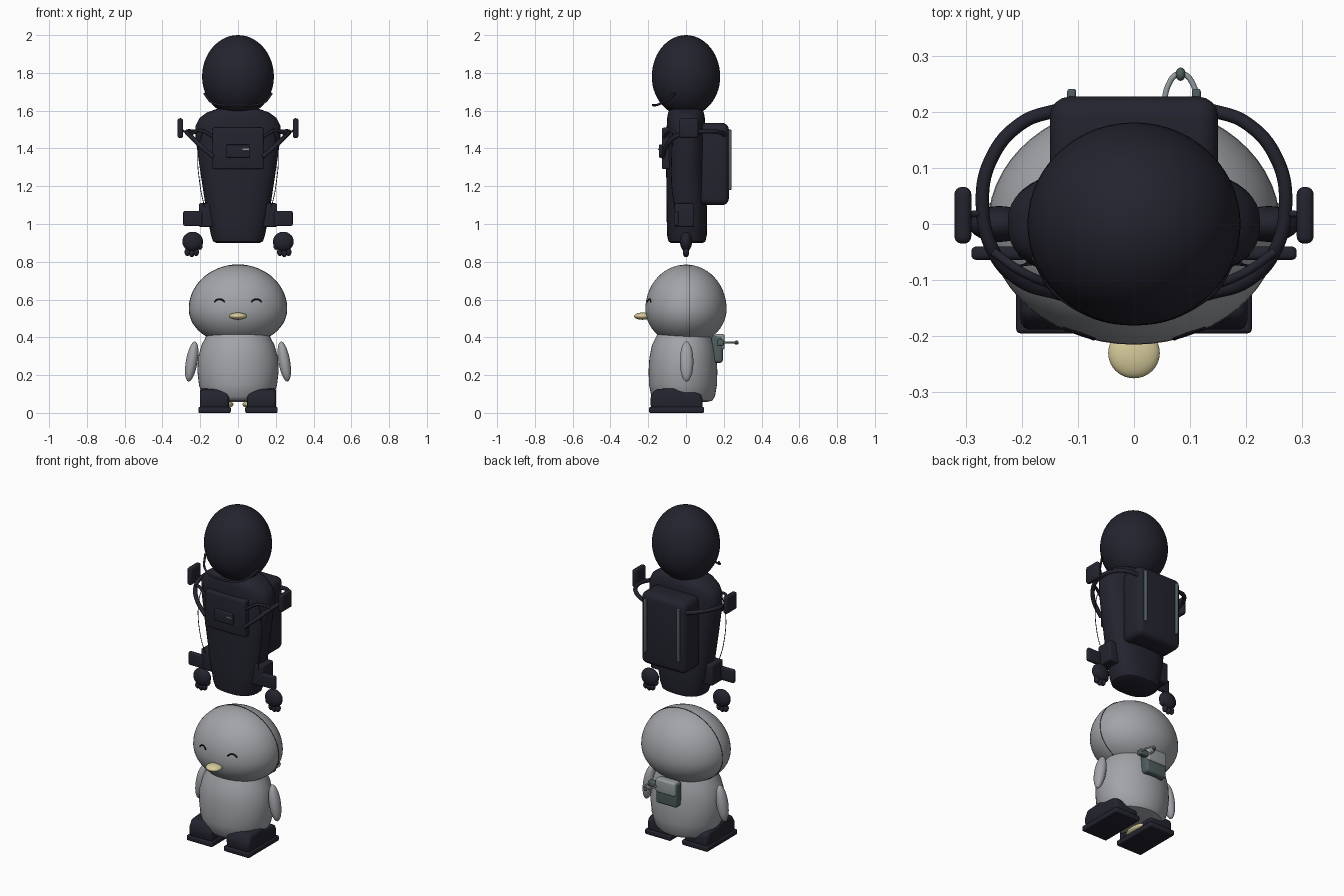
import bpy, bmesh, math
from mathutils import Matrix, Vector

cube = bpy.data.objects.get("Cube")
if cube:
    bpy.data.objects.remove(cube, do_unlink=True)


def material(name, r, g, b):
    m = bpy.data.materials.new(name)
    m.use_nodes = True
    m.diffuse_color = (r, g, b, 1)
    bsdf = m.node_tree.nodes["Principled BSDF"]
    bsdf.inputs["Base Color"].default_value = (r, g, b, 1)
    bsdf.inputs["Roughness"].default_value = 0.7
    return m


NAVY = material("dark navy", 0.017, 0.017, 0.028)
GREY = material("soft grey", 0.36, 0.37, 0.39)
YELLOW = material("pale yellow", 0.68, 0.6, 0.33)
STEEL = material("green steel", 0.08, 0.11, 0.115)
LIGHT = material("light steel", 0.3, 0.33, 0.34)
BLACK = material("eye black", 0.005, 0.005, 0.006)


def finish(name, bm, mat, bevel=0):
    """Turn a bmesh into a smooth shaded object, optionally bevelled."""
    bmesh.ops.recalc_face_normals(bm, faces=bm.faces)
    if bevel:
        bmesh.ops.bevel(bm, geom=bm.edges[:], offset=bevel, segments=4,
                        profile=0.5, affect='EDGES', clamp_overlap=True)
    me = bpy.data.meshes.new(name)
    bm.to_mesh(me)
    bm.free()
    me.materials.append(mat)
    ob = bpy.data.objects.new(name, me)
    bpy.context.collection.objects.link(ob)
    bpy.ops.object.select_all(action='DESELECT')
    ob.select_set(True)
    bpy.context.view_layer.objects.active = ob
    bpy.ops.object.shade_smooth_by_angle(angle=math.radians(40))
    return ob


def egg(name, mat, loc, radii, down=None, tilt=0, seg=40):
    """Ellipsoid whose lower half may have its own height."""
    bm = bmesh.new()
    bmesh.ops.create_uvsphere(bm, u_segments=seg, v_segments=seg // 2, radius=1)
    rx, ry, rz = radii
    for v in bm.verts:
        h = rz if v.co.z > 0 or down is None else down
        v.co = Vector((v.co.x * rx, v.co.y * ry, v.co.z * h))
    bm.transform(Matrix.Translation(loc) @ Matrix.Rotation(tilt, 4, 'Y'))
    return finish(name, bm, mat)


def box(name, mat, lo, hi, bevel):
    bm = bmesh.new()
    bmesh.ops.create_cube(bm, size=1)
    for v in bm.verts:
        v.co = Vector([l + (h - l) * (c + 0.5) for l, h, c in zip(lo, hi, v.co)])
    return finish(name, bm, mat, bevel)


def loft(name, mat, sections, power=2, seg=48):
    """Stack of superellipse rings: (z, half width, half depth, centre y)."""
    bm = bmesh.new()
    rings = []
    for z, rx, ry, cy in sections:
        ring = []
        for i in range(seg):
            a = math.tau * i / seg
            c, s = math.cos(a), math.sin(a)
            x = math.copysign(abs(c) ** (2 / power), c) * rx
            y = math.copysign(abs(s) ** (2 / power), s) * ry
            ring.append(bm.verts.new((x, y + cy, z)))
        rings.append(ring)
    for a, b in zip(rings, rings[1:]):
        for i in range(seg):
            j = (i + 1) % seg
            bm.faces.new((a[i], a[j], b[j], b[i]))
    bm.faces.new(rings[0])
    bm.faces.new(rings[-1])
    return finish(name, bm, mat)


def tube(name, mat, pts, radius, closed=False):
    cu = bpy.data.curves.new(name, 'CURVE')
    cu.dimensions = '3D'
    cu.bevel_depth = radius
    cu.bevel_resolution = 3
    cu.resolution_u = 8
    cu.use_fill_caps = True
    sp = cu.splines.new('BEZIER')
    sp.bezier_points.add(len(pts) - 1)
    for bp, p in zip(sp.bezier_points, pts):
        bp.co = p
        bp.handle_left_type = bp.handle_right_type = 'AUTO'
    sp.use_cyclic_u = closed
    cu.materials.append(mat)
    ob = bpy.data.objects.new(name, cu)
    bpy.context.collection.objects.link(ob)
    return ob


def slab(name, mat, profile, x0, x1, bevel):
    """Side profile (y, z) extruded across x."""
    bm = bmesh.new()
    face = bm.faces.new([bm.verts.new((x0, y, z)) for y, z in profile])
    new = bmesh.ops.extrude_face_region(bm, geom=[face])["geom"]
    bmesh.ops.translate(bm, vec=(x1 - x0, 0, 0),
                        verts=[v for v in new if isinstance(v, bmesh.types.BMVert)])
    return finish(name, bm, mat, bevel)


# Small bird: head, body, beak
HEAD_Z, HEAD = 0.55, (0.26, 0.215, 0.235)
egg("bird_head", GREY, (0, 0, HEAD_Z), HEAD, down=0.19, seg=56)
loft("bird_body", GREY, [
    (0.058, 0.14, 0.12, -0.01), (0.064, 0.17, 0.15, -0.012), (0.085, 0.188, 0.168, -0.015),
    (0.15, 0.207, 0.18, -0.016), (0.22, 0.215, 0.182, -0.016), (0.29, 0.212, 0.178, -0.016),
    (0.36, 0.193, 0.166, -0.014), (0.42, 0.16, 0.14, -0.01)])
egg("beak", YELLOW, (0, -0.23, 0.512), (0.046, 0.045, 0.019))

# Head seam
y = 0.02
k = math.sqrt(1 - (y / HEAD[1]) ** 2) * 1.001
seam = []
for i in range(24):
    a = math.tau * i / 24
    h = HEAD[2] if math.sin(a) > 0 else 0.19
    seam.append((HEAD[0] * k * math.cos(a), y, HEAD_Z + h * k * math.sin(a)))
tube("head_seam", NAVY, seam, 0.0015, closed=True)

# Satchel with loop on the bird's back
box("satchel", STEEL, (-0.07, 0.135, 0.265), (0.07, 0.195, 0.41), 0.015)
box("satchel_flap", LIGHT, (-0.066, 0.15, 0.335), (0.066, 0.204, 0.418), 0.012)
tube("satchel_loop", LIGHT, [(0.057, 0.19, 0.372), (0.06, 0.245, 0.372), (0.083, 0.268, 0.372),
                             (0.107, 0.245, 0.372), (0.11, 0.19, 0.372)], 0.005)
egg("loop_knob", STEEL, (0.083, 0.267, 0.372), (0.009, 0.012, 0.011), seg=16)
box("loop_bracket", STEEL, (0.05, 0.165, 0.355), (0.118, 0.2, 0.388), 0.008)

# Suit: helmet, torso, chest unit, backpack
egg("helmet", NAVY, (0, 0, 1.78), (0.19, 0.181, 0.22), down=0.21, seg=56)
loft("suit_torso", NAVY, [
    (0.9, 0.115, 0.085, 0.005), (0.908, 0.132, 0.098, 0.005), (0.94, 0.143, 0.105, 0.005),
    (1.05, 0.165, 0.107, 0.004), (1.3, 0.203, 0.105, 0), (1.45, 0.224, 0.105, 0),
    (1.52, 0.225, 0.102, 0), (1.56, 0.205, 0.1, 0), (1.59, 0.165, 0.095, 0),
    (1.61, 0.11, 0.08, 0)], power=2.5)
box("chest_unit", NAVY, (-0.135, -0.128, 1.29), (0.135, -0.06, 1.51), 0.01)
box("chest_display", NAVY, (-0.062, -0.144, 1.352), (0.062, -0.12, 1.42), 0.005)
box("display_slit", LIGHT, (0.025, -0.147, 1.393), (0.058, -0.143, 1.399), 0)
box("backpack", NAVY, (-0.15, 0.07, 1.1), (0.15, 0.227, 1.535), 0.035)
tube("chin_bar", NAVY, [(-0.178, -0.06, 1.69), (-0.13, -0.13, 1.64), (0, -0.175, 1.63),
                        (0.13, -0.13, 1.64), (0.178, -0.06, 1.69)], 0.006)

SHOE = [(-0.185, 0.02), (-0.19, 0.08), (-0.165, 0.125), (-0.06, 0.132),
        (-0.02, 0.114), (0.05, 0.108), (0.085, 0.095), (0.09, 0.02)]

for s, side in ((1, "left"), (-1, "right")):
    def sbox(name, mat, lo, hi, bevel):
        xs = sorted((lo[0] * s, hi[0] * s))
        box(side + name, mat, (xs[0], *lo[1:]), (xs[1], *hi[1:]), bevel)

    def stube(name, mat, pts, radius):
        tube(side + name, mat, [(x * s, y, z) for x, y, z in pts], radius)

    # Bird wing, smiling eye, foot
    egg(side + "_wing", GREY, (0.245 * s, 0.003, 0.272), (0.031, 0.036, 0.107), tilt=-0.17 * s)
    eye = []
    for t in (-1, -0.5, 0, 0.5, 1):
        x, z = 0.098 + 0.027 * t, 0.602 - 0.014 * t * t
        d = 1 - (x / HEAD[0]) ** 2 - ((z - HEAD_Z) / HEAD[2]) ** 2
        eye.append((x, -HEAD[1] * math.sqrt(d), z))
    stube("_eye", BLACK, eye, 0.004)
    egg(side + "_foot", YELLOW, (0.08 * s, -0.05, 0.045), (0.056, 0.09, 0.022))

    # Boot
    sbox("_boot_sole", NAVY, (0.038, -0.195, 0), (0.21, 0.096, 0.032), 0.008)
    slab(side + "_boot_upper", NAVY, SHOE, 0.047 * s, 0.202 * s, 0.02)

    # Backpack rail, shoulder hose, mirror panel
    sbox("_pack_rail", STEEL, (0.103, 0.215, 1.18), (0.119, 0.241, 1.5), 0.005)
    stube("_hose", NAVY, [(0.13, 0.205, 1.47), (0.2, 0.18, 1.485), (0.255, 0.115, 1.49),
                          (0.27, 0.03, 1.485), (0.25, -0.05, 1.465), (0.205, -0.1, 1.42),
                          (0.13, -0.125, 1.355)], 0.012)
    stube("_strap", NAVY, [(0.25, -0.05, 1.475), (0.2, -0.085, 1.495), (0.13, -0.115, 1.46)], 0.008)
    sbox("_mirror_panel", NAVY, (0.29, -0.035, 1.455), (0.32, 0.066, 1.56), 0.013)
    stube("_mirror_stalk", NAVY, [(0.268, 0.02, 1.485), (0.285, 0.018, 1.49), (0.3, 0.015, 1.5)], 0.006)
    stube("_cable", NAVY, [(0.17, -0.07, 1.54), (0.21, -0.075, 1.4), (0.2, -0.075, 1.2),
                           (0.17, -0.055, 1.06)], 0.002)

    # Hip box and wrist plate
    sbox("_hip_box", NAVY, (0.13, -0.06, 0.985), (0.207, 0.043, 1.11), 0.008)
    sbox("_wrist_plate", NAVY, (0.19, -0.064, 0.99), (0.29, -0.04, 1.07), 0.009)

    # Glove
    egg(side + "_palm", NAVY, (0.24 * s, 0, 0.907), (0.055, 0.032, 0.052), seg=28)
    for i, (x, z) in enumerate(((0.222, 0.852), (0.245, 0.846), (0.268, 0.852), (0.202, 0.885))):
        egg(f"{side}_finger_{i + 1}", NAVY, (x * s, 0, z), (0.015, 0.016, 0.022), seg=20)
